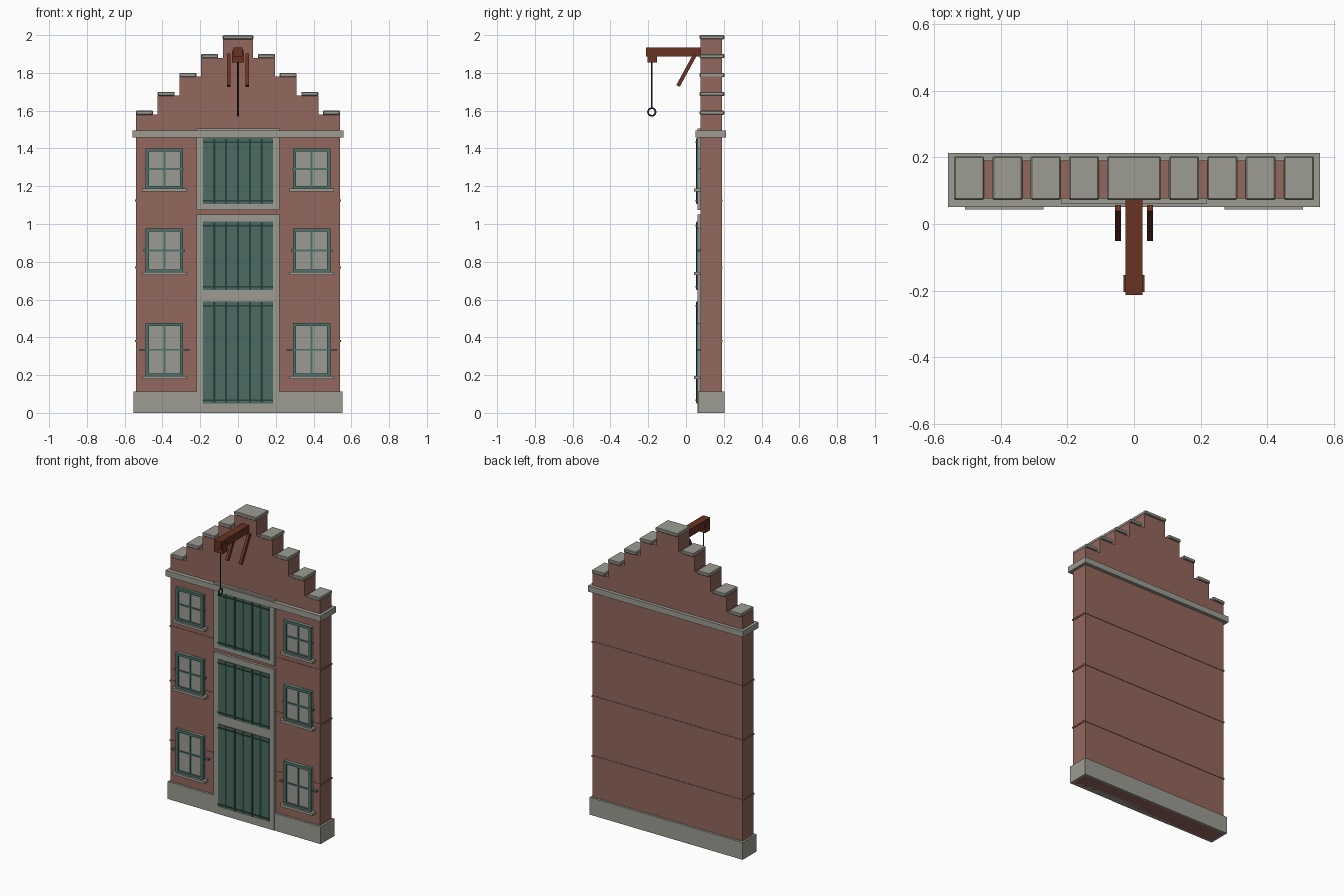
import bpy, bmesh, math
from mathutils import Vector

if "Cube" in bpy.data.objects:
    bpy.data.objects.remove(bpy.data.objects["Cube"])


def material(name, rgb):
    m = bpy.data.materials.new(name)
    m.diffuse_color = (*rgb, 1)
    m.use_nodes = True
    m.node_tree.nodes["Principled BSDF"].inputs["Base Color"].default_value = m.diffuse_color
    return m


BRICK = material("red_brick", (0.29, 0.135, 0.110))
STONE = material("grey_stone", (0.335, 0.332, 0.292))
GLASS = material("pale_pane", (0.33, 0.33, 0.30))
GREEN = material("door_green", (0.072, 0.148, 0.122))
FRAME = material("frame_green", (0.078, 0.165, 0.142))
GROOVE = material("dark_green", (0.022, 0.050, 0.042))
WOOD = material("brown_wood", (0.138, 0.034, 0.017))
IRON = material("dark_iron", (0.03, 0.03, 0.032))


def finish(name, bm, mat):
    bmesh.ops.recalc_face_normals(bm, faces=bm.faces)
    me = bpy.data.meshes.new(name)
    bm.to_mesh(me)
    bm.free()
    me.materials.append(mat)
    ob = bpy.data.objects.new(name, me)
    bpy.context.collection.objects.link(ob)
    return ob


def box(name, mat, x, y, z, bevel=0):
    """Box from (min, max) pairs."""
    bm = bmesh.new()
    bmesh.ops.create_cube(bm, size=1)
    for v in bm.verts:
        v.co = Vector([(r[0] + r[1]) / 2 + c * (r[1] - r[0]) for c, r in zip(v.co, (x, y, z))])
    ob = finish(name, bm, mat)
    if bevel:
        mod = ob.modifiers.new("bevel", 'BEVEL')
        mod.width, mod.segments = bevel, 1
    return ob


# Brick wall with a stepped gable
WALL_Y = (0.077, 0.191)
outer = [0.54, 0.425, 0.31, 0.195, 0.08]
tops = [1.60, 1.70, 1.80, 1.90, 2.00]
half = [(outer[0], 0.0)]
for i, (x, t) in enumerate(zip(outer, tops)):
    half.append((x, t - 0.02))
    if i < 4:
        half.append((outer[i + 1], t - 0.02))
profile = half + [(-x, z) for x, z in reversed(half)]
bm = bmesh.new()
face = bm.faces.new([bm.verts.new((x, WALL_Y[0], z)) for x, z in profile])
ext = bmesh.ops.extrude_face_region(bm, geom=[face])
bmesh.ops.translate(bm, vec=(0, WALL_Y[1] - WALL_Y[0], 0),
                    verts=[g for g in ext["geom"] if isinstance(g, bmesh.types.BMVert)])
finish("brick_wall", bm, BRICK)

# Stone caps on each gable step
CAP_Y = (0.072, 0.203)
for x, t in zip(outer[:4], tops):
    for side in (-1, 1):
        box("step_cap", STONE, sorted((side * x, side * (x - 0.09))), CAP_Y, (t - 0.022, t), 0.004)
box("top_cap", STONE, (-0.081, 0.081), CAP_Y, (1.978, 2.0), 0.004)

# Plinth, cornice and brick string courses
box("plinth", STONE, (-0.553, 0.553), (0.063, 0.205), (0, 0.113))
box("cornice", STONE, (-0.559, 0.559), (0.051, 0.213), (1.457, 1.495))
for z in (0.38, 0.77, 1.125):
    box("string_course", BRICK, (-0.545, 0.545), (0.074, 0.194), (z - 0.005, z + 0.005))

# Loading doors, each with a stone surround
for z0, z1, d0, d1 in ((0, 0.625, 0.05, 0.59), (0.625, 1.05, 0.65, 1.012), (1.075, 1.505, 1.105, 1.455)):
    box("door_surround", STONE, (-0.219, 0.219), (0.061, 0.085), (z0, z1))
    box("loading_door", GREEN, (-0.184, 0.184), (0.055, 0.075), (d0, d1))
    for i in range(-2, 3):
        box("plank_groove", GROOVE, (i * 0.063 - 0.006, i * 0.063 + 0.006),
            (0.0525, 0.056), (d0 + 0.004, d1 - 0.004))
    for z in (d0 + 0.018, d1 - 0.022):
        box("door_strap", GROOVE, (-0.184, 0.184), (0.0515, 0.056), (z - 0.004, z + 0.004))

# Windows in mirrored columns
W, T = 0.099, 0.017
for z0, z1 in ((0.192, 0.476), (0.742, 0.976), (1.184, 1.40)):
    h, mid = z1 - z0, (z0 + z1) / 2
    for cx in (-0.39, 0.39):
        box("window_pane", GLASS, (cx - W, cx + W), (0.066, 0.085), (z0, z1))
        for s in (-1, 1):
            box("frame_side", FRAME, sorted((cx + s * W, cx + s * (W - T))), (0.055, 0.085), (z0, z1))
        for a, b in ((z0, z0 + T), (z1 - T, z1)):
            box("frame_rail", FRAME, (cx - W + T, cx + W - T), (0.055, 0.085), (a, b))
        box("vertical_bar", FRAME, (cx - 0.005, cx + 0.005), (0.060, 0.075), (z0 + T, z1 - T))
        # crossbar runs on past the frame into the brick
        box("cross_bar", FRAME, (cx - h * 0.47, cx + h * 0.47), (0.060, 0.079), (mid - 0.005, mid + 0.005))
        box("window_sill", STONE, (cx - 0.118, cx + 0.118), (0.043, 0.085), (z0 - 0.013, z0 + 0.003))

# Hoist beam, head block and braces
box("hoist_beam", WOOD, (-0.025, 0.025), (-0.213, 0.10), (1.886, 1.935))
box("beam_head", WOOD, (-0.031, 0.031), (-0.204, -0.153), (1.856, 1.918))
for x in (-0.048, 0.048):
    brace = box("hoist_brace", WOOD, (-0.009, 0.009), (-0.01, 0.01), (-0.095, 0.095))
    brace.location = (x, 0.003, 1.814)
    brace.rotation_euler = (-math.atan2(0.09, 0.165), 0, 0)

# Rope and ring
bpy.ops.mesh.primitive_cylinder_add(vertices=8, radius=0.004, depth=0.25, location=(0, -0.181, 1.738))
rope = bpy.context.object
rope.name = "hoist_rope"
bpy.ops.mesh.primitive_torus_add(major_segments=20, minor_segments=8, major_radius=0.020, minor_radius=0.0045,
                                 location=(0, -0.181, 1.593), rotation=(0, math.pi / 2, 0))
ring = bpy.context.object
ring.name = "hoist_ring"
for ob in (rope, ring):
    ob.data.materials.append(IRON)
    for p in ob.data.polygons:
        p.use_smooth = len(p.vertices) == 4
